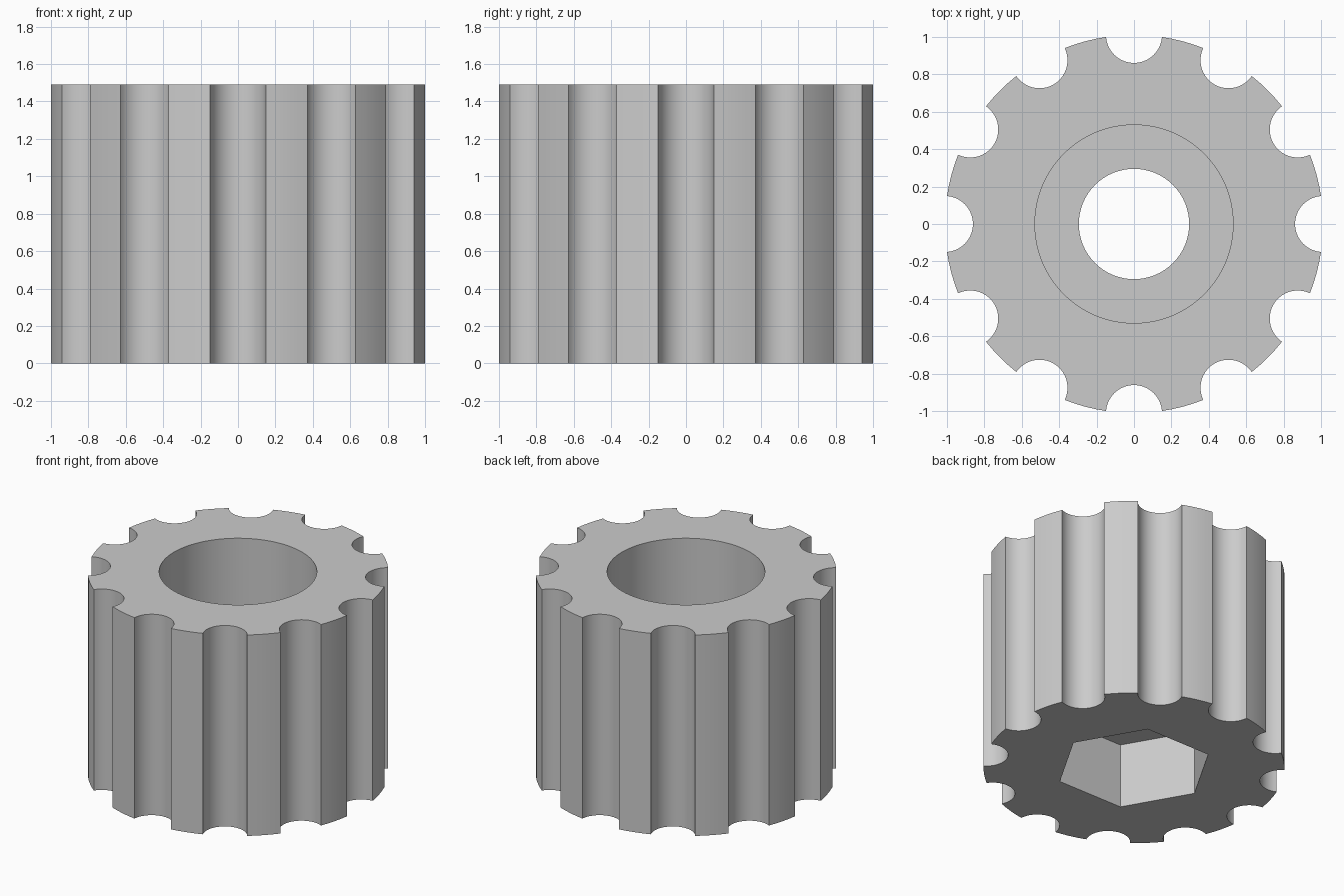
import bpy
import bmesh
from math import cos, sin, pi, asin, radians

cube = bpy.data.objects.get("Cube")
if cube:
    bpy.data.objects.remove(cube, do_unlink=True)

HEIGHT = 1.49
RADIUS = 1.011
FLUTES = 12
FLUTE_R = 0.15
BORE_R = 0.295
POCKET_R = 0.53
NUT_DEPTH = 0.48
RECESS_DEPTH = 0.65

grey = bpy.data.materials.new("plain_grey")
grey.use_nodes = True
grey.diffuse_color = (0.6, 0.6, 0.6, 1)
grey.node_tree.nodes["Principled BSDF"].inputs["Base Color"].default_value = (0.6, 0.6, 0.6, 1)


def prism(name, outline, z0, z1):
    """Closed upright prism from a counter-clockwise outline."""
    bm = bmesh.new()
    base = bm.faces.new([bm.verts.new((x, y, z0)) for x, y in outline])
    top = bmesh.ops.extrude_face_region(bm, geom=[base])["geom"]
    for v in top:
        if isinstance(v, bmesh.types.BMVert):
            v.co.z = z1
    bmesh.ops.recalc_face_normals(bm, faces=bm.faces)
    mesh = bpy.data.meshes.new(name)
    bm.to_mesh(mesh)
    bm.free()
    mesh.materials.append(grey)
    obj = bpy.data.objects.new(name, mesh)
    bpy.context.collection.objects.link(obj)
    return obj


def ring(radius, sides):
    return [(radius * cos(2 * pi * i / sides), radius * sin(2 * pi * i / sides))
            for i in range(sides)]


def fluted_outline(flute_steps=20, land_steps=4):
    """Round outline with evenly spaced scooped grooves."""
    half = 2 * asin(FLUTE_R / (2 * RADIUS))   # half angle of a groove mouth
    sweep = pi / 2 - half / 2                 # half sweep of the groove arc
    pitch = 2 * pi / FLUTES
    points = []
    for k in range(FLUTES):
        a = k * pitch
        cx, cy = RADIUS * cos(a), RADIUS * sin(a)
        for i in range(flute_steps + 1):
            t = a + pi + sweep - 2 * sweep * i / flute_steps
            points.append((cx + FLUTE_R * cos(t), cy + FLUTE_R * sin(t)))
        for i in range(1, land_steps):
            t = a + half + (pitch - 2 * half) * i / land_steps
            points.append((RADIUS * cos(t), RADIUS * sin(t)))
    return points


# Fluted body
body = prism("fluted_knob", fluted_outline(), 0, HEIGHT)

# Through bore, round recess on top, hexagonal nut pocket underneath
cutters = [
    prism("bore_cutter", ring(BORE_R, 64), -0.2, HEIGHT + 0.2),
    prism("recess_cutter", ring(POCKET_R, 96), HEIGHT - RECESS_DEPTH, HEIGHT + 0.2),
    prism("nut_pocket_cutter", ring(POCKET_R, 6), -0.2, NUT_DEPTH),
]
bpy.ops.object.select_all(action="DESELECT")
body.select_set(True)
bpy.context.view_layer.objects.active = body
for cutter in cutters:
    cutter.hide_render = True
    mod = body.modifiers.new(cutter.name, "BOOLEAN")
    mod.operation = "DIFFERENCE"
    mod.solver = "EXACT"
    mod.object = cutter
    bpy.ops.object.modifier_apply(modifier=mod.name)
    bpy.data.objects.remove(cutter, do_unlink=True)

bpy.ops.object.shade_smooth_by_angle(angle=radians(30))
